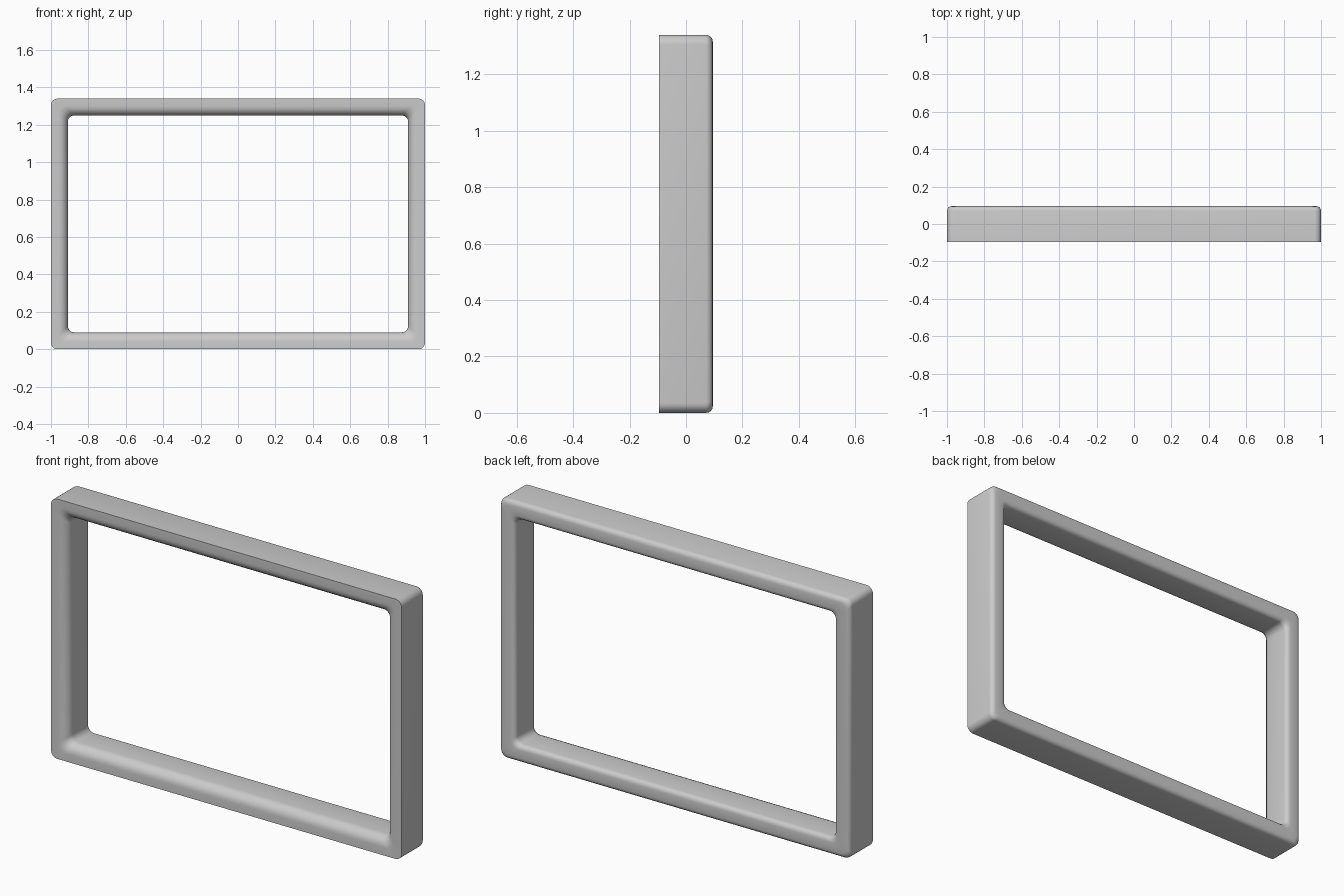
import bpy, bmesh
from math import sin, cos, pi, radians

if "Cube" in bpy.data.objects:
    bpy.data.objects.remove(bpy.data.objects["Cube"])

W, H, D = 1.0, 1.34, 0.095   # half width, height, half depth
BAR, R = 0.09, 0.035         # bar width, corner radius


def arc(cx, cy, r, a0, a1, n=6):
    return [(cx + r * cos(radians(a0 + (a1 - a0) * i / n)),
             cy + r * sin(radians(a0 + (a1 - a0) * i / n))) for i in range(n + 1)]


def rounded_rect(inset, y):
    # one ring of the sweep, inset from the outer outline
    hw, hh = W - inset - R, H / 2 - inset - R
    ring = []
    for q, (sx, sz) in enumerate([(1, 1), (-1, 1), (-1, -1), (1, -1)]):
        for x, z in arc(sx * hw, sz * hh + H / 2, R, q * 90, q * 90 + 90):
            ring.append((x, y, z))
    return ring


# bar section as (inset, y): crisp outer front edge, soft inner and back edges
F, B = 0.05, 0.024
section = [(0, -D)]
section += arc(BAR - F, -D + F, F, -90, 0)
section += arc(BAR - B, D - B, B, 0, 90, 4)
section += arc(B, D - B, B, 90, 180, 4)

bm = bmesh.new()
rings = [[bm.verts.new(p) for p in rounded_rect(d, y)] for d, y in section]
for k, a in enumerate(rings):
    b = rings[(k + 1) % len(rings)]
    for i in range(len(a)):
        j = (i + 1) % len(a)
        bm.faces.new((a[i], a[j], b[j], b[i]))
bmesh.ops.recalc_face_normals(bm, faces=bm.faces[:])

mesh = bpy.data.meshes.new("window_frame")
bm.to_mesh(mesh)
bm.free()
frame = bpy.data.objects.new("window_frame", mesh)
bpy.context.collection.objects.link(frame)

# smooth surface, sharp front rim
bpy.context.view_layer.objects.active = frame
frame.select_set(True)
bpy.ops.object.shade_smooth_by_angle(angle=radians(40))
